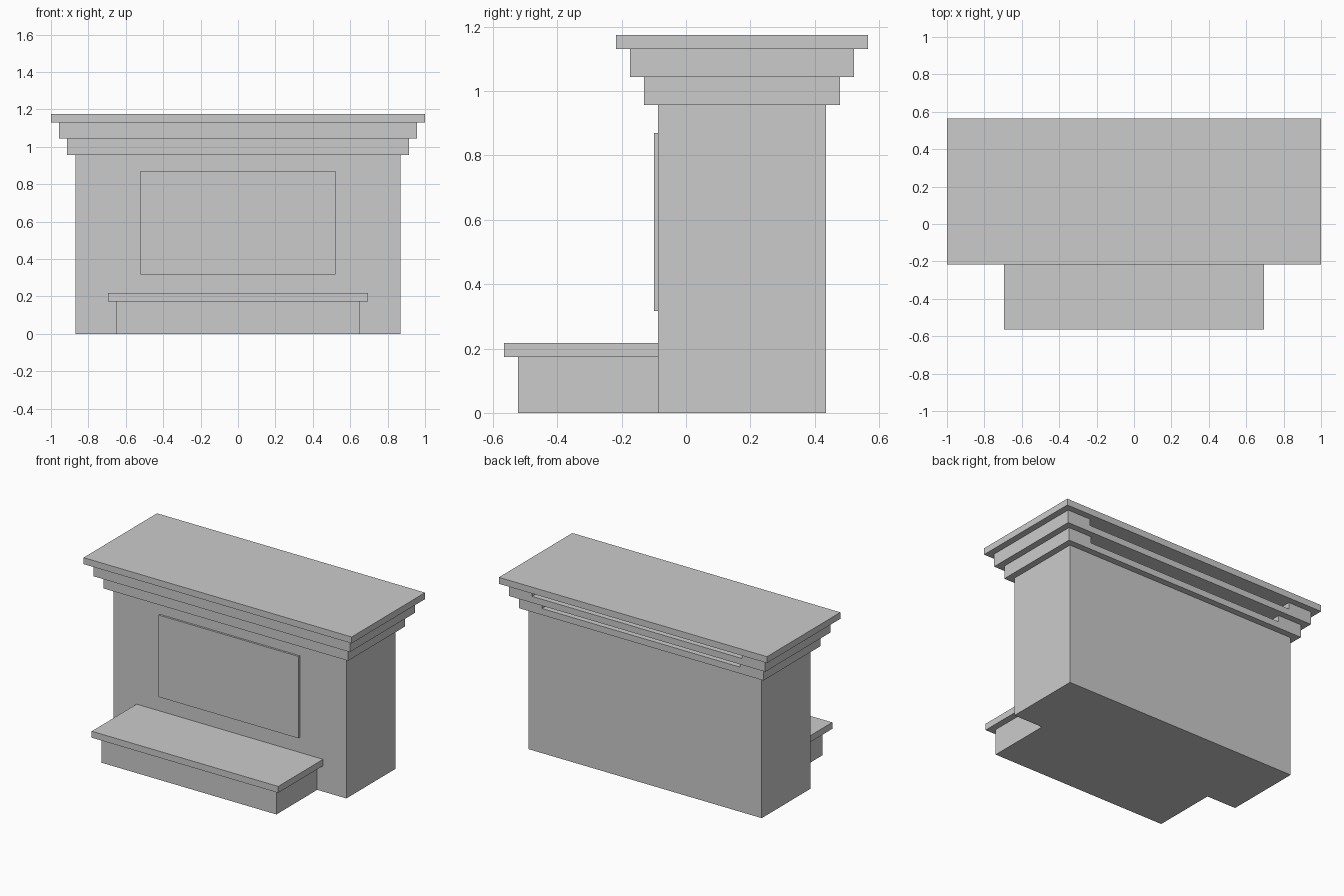
import bpy, bmesh

if "Cube" in bpy.data.objects:
    bpy.data.objects.remove(bpy.data.objects["Cube"])

S = 1 / 23  # module: every size is a multiple of this


def prism(name, outline, z0, z1):
    """Extrude a flat outline (in modules) from z0 to z1."""
    bm = bmesh.new()
    base = bm.faces.new([bm.verts.new((x * S, y * S, z0 * S)) for x, y in outline])
    top = bmesh.ops.extrude_face_region(bm, geom=[base], use_keep_orig=True)["geom"]
    for v in top:
        if isinstance(v, bmesh.types.BMVert):
            v.co.z = z1 * S
    bmesh.ops.recalc_face_normals(bm, faces=bm.faces)
    mesh = bpy.data.meshes.new(name)
    bm.to_mesh(mesh)
    bm.free()
    obj = bpy.data.objects.new(name, mesh)
    bpy.context.collection.objects.link(obj)
    return obj


def block(name, half_x, y0, y1, z0, z1):
    return prism(name, [(-half_x, y0), (half_x, y0), (half_x, y1), (-half_x, y1)], z0, z1)


# Main body and raised front panel
block("body", 20, -2, 10, 0, 22)
block("front_panel", 12, -2.3, -2, 7.3, 20)

# Hearth step
block("hearth_base", 15, -12, -2, 0, 4)
block("hearth_slab", 16, -13, -2, 4, 5)

# Stepped cornice: U-shaped trim, with a lower rail closing the back
W = 4
for i, label in enumerate(("lower", "upper")):
    hx, y0, y1 = 21 + i, -3 - i, 11 + i
    z0 = 22 + 2 * i
    ix = hx - W
    outline = [(-hx, y0), (hx, y0), (hx, y1), (ix, y1),
               (ix, y0 + W), (-ix, y0 + W), (-ix, y1), (-hx, y1)]
    prism(f"{label}_cornice", outline, z0, z0 + 2)
    block(f"{label}_cornice_back_rail", ix, y1 - W, y1, z0, z0 + 1)

# Mantel shelf
block("mantel_shelf", 23, -5, 13, 26, 27)
